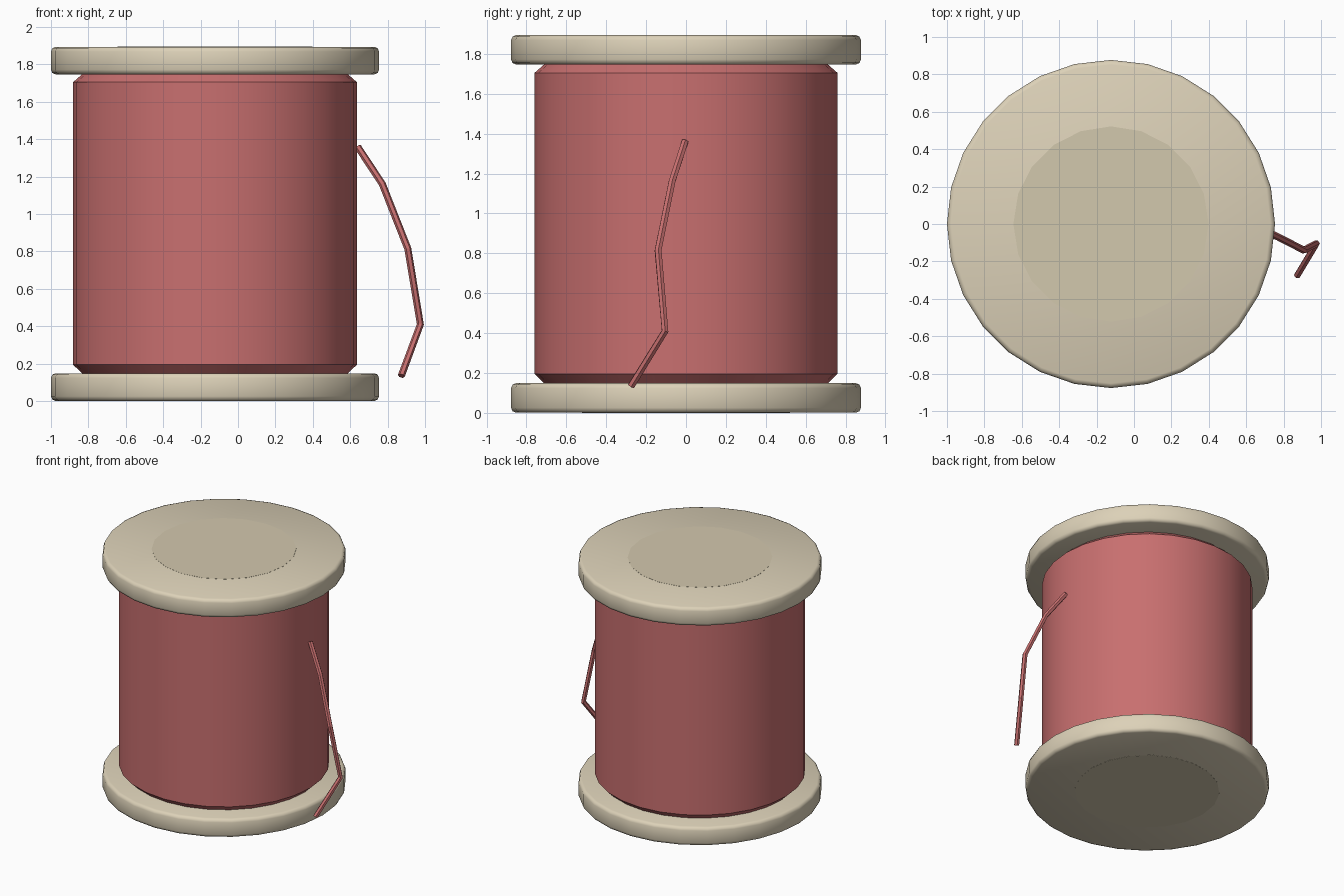
import bpy, math

if "Cube" in bpy.data.objects:
    bpy.data.objects.remove(bpy.data.objects["Cube"])

CX = -0.123   # spool axis
H = 1.895     # spool height


def material(name, rgb):
    m = bpy.data.materials.new(name)
    m.diffuse_color = (*rgb, 1)
    m.use_nodes = True
    m.node_tree.nodes["Principled BSDF"].inputs["Base Color"].default_value = m.diffuse_color
    return m


wood = material("pale_wood", (0.72, 0.64, 0.48))
core_wood = material("core_wood", (0.65, 0.58, 0.42))
red = material("red_thread", (0.58, 0.16, 0.16))


def lathe(name, profile, sides, mat, angle):
    """Closed solid turned from (radius, z) points, capped at both ends."""
    verts = [(CX + r * math.cos(2 * math.pi * i / sides),
              r * math.sin(2 * math.pi * i / sides), z)
             for r, z in profile for i in range(sides)]
    faces = [(k * sides + i, k * sides + (i + 1) % sides,
              (k + 1) * sides + (i + 1) % sides, (k + 1) * sides + i)
             for k in range(len(profile) - 1) for i in range(sides)]
    faces.append(tuple(reversed(range(sides))))
    faces.append(tuple(range((len(profile) - 1) * sides, len(profile) * sides)))
    mesh = bpy.data.meshes.new(name)
    mesh.from_pydata(verts, [], faces)
    mesh.materials.append(mat)
    ob = bpy.data.objects.new(name, mesh)
    bpy.context.collection.objects.link(ob)
    bpy.ops.object.select_all(action='DESELECT')
    ob.select_set(True)
    bpy.context.view_layer.objects.active = ob
    bpy.ops.object.shade_smooth_by_angle(angle=math.radians(angle))
    return ob


# End discs with rounded rims
R, B = 0.877, 0.025
for name, z0, z1 in (("bottom_flange", 0.001, 0.149), ("top_flange", 1.747, H - 0.001)):
    arc = [(R - B + B * math.sin(t), B * math.cos(t))
           for t in (0, math.pi / 4, math.pi / 2)]
    lathe(name, [(r, z0 + B - d) for r, d in arc] +
          [(r, z1 - B + d) for r, d in reversed(arc)], 28, wood, 50)

# Central core, its ends showing in the discs
lathe("core", [(0.522, 0), (0.522, H)], 20, core_wood, 40)

# Wound thread with chamfered ends
lathe("thread_winding", [(0.71, 0.148), (0.759, 0.195), (0.759, 1.705), (0.71, 1.748)],
      28, red, 30)

# Loose thread end
path = [(0.64, -0.005, 1.36), (0.772, -0.07, 1.16), (0.908, -0.14, 0.815),
        (0.975, -0.105, 0.41), (0.873, -0.275, 0.135)]
cu = bpy.data.curves.new("loose_thread", 'CURVE')
cu.dimensions = '3D'
cu.bevel_depth = 0.019
cu.bevel_resolution = 1
cu.use_fill_caps = True
sp = cu.splines.new('POLY')
sp.points.add(len(path) - 1)
for p, co in zip(sp.points, path):
    p.co = (*co, 1)
sp.use_smooth = False
cu.materials.append(red)
bpy.context.collection.objects.link(bpy.data.objects.new("loose_thread", cu))
